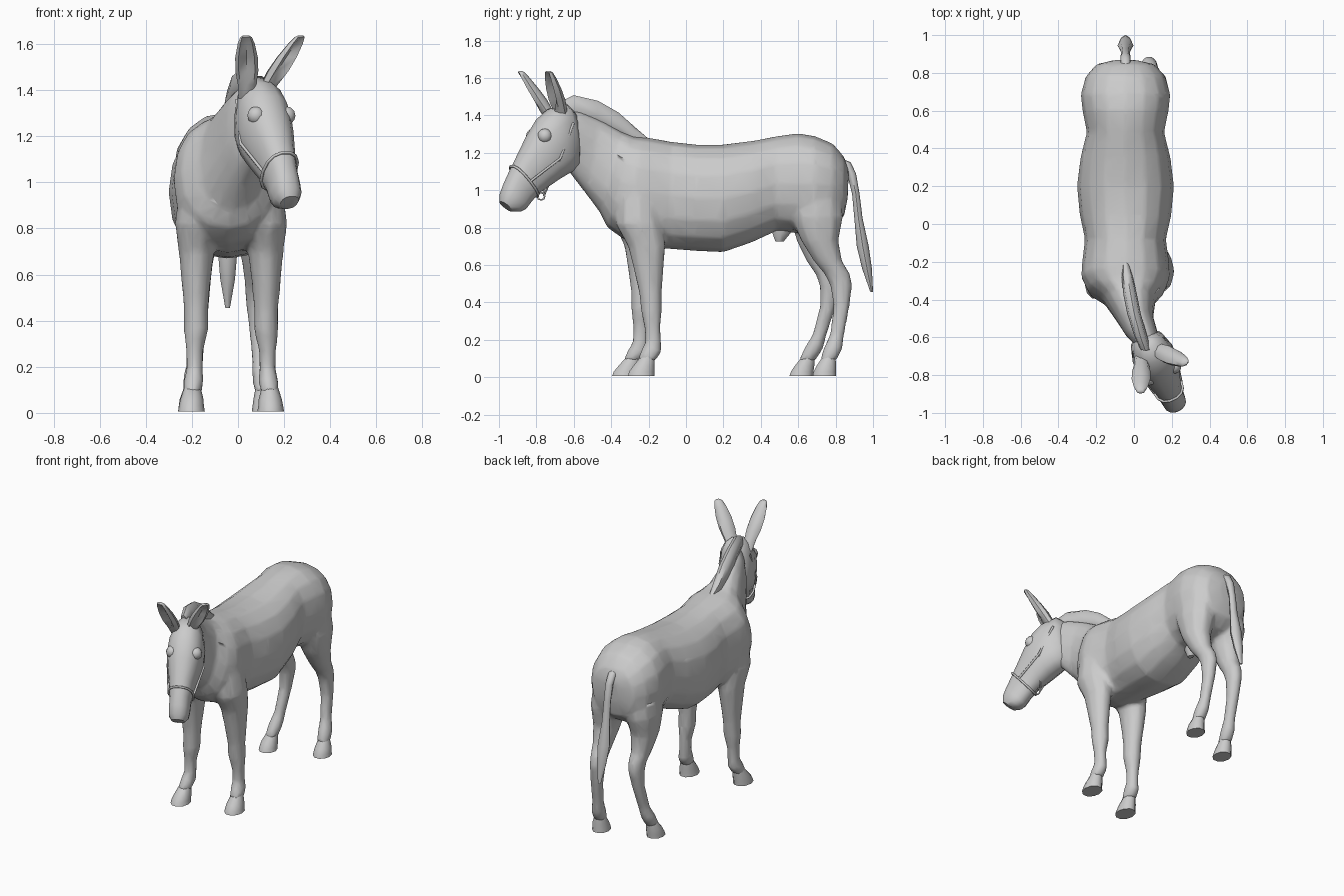
import bpy, bmesh, math
from mathutils import Vector

if "Cube" in bpy.data.objects:
    bpy.data.objects.remove(bpy.data.objects["Cube"])

CX = -0.045                      # body centre line
YAW = math.radians(25)           # head turned to one side


def smooth(ob):
    bpy.ops.object.select_all(action='DESELECT')
    ob.select_set(True)
    bpy.context.view_layer.objects.active = ob
    bpy.ops.object.shade_smooth_by_angle(angle=math.radians(50))


def finish(name, bm):
    bmesh.ops.recalc_face_normals(bm, faces=bm.faces)
    me = bpy.data.meshes.new(name)
    bm.to_mesh(me)
    bm.free()
    ob = bpy.data.objects.new(name, me)
    bpy.context.collection.objects.link(ob)
    smooth(ob)
    return ob


def ring(c, side, up, n=12, p=1.0):
    pts = []
    for i in range(n):
        a = 2 * math.pi * i / n
        co, si = math.cos(a), math.sin(a)
        pts.append(c + side * math.copysign(abs(co) ** p, co)
                   + up * math.copysign(abs(si) ** p, si))
    return pts


def add_loft(bm, rings):
    vs = [[bm.verts.new(p) for p in r] for r in rings]
    n = len(vs[0])
    for a, b in zip(vs, vs[1:]):
        for i in range(n):
            j = (i + 1) % n
            bm.faces.new((a[i], a[j], b[j], b[i]))
    bm.faces.new(vs[0])
    bm.faces.new(vs[-1])


def loft(name, rings):
    bm = bmesh.new()
    add_loft(bm, rings)
    return finish(name, bm)


def profile_ring(xt, yt, zt, xb, yb, zb, w, yaw=0.0, n=16, p=0.88):
    t, b = Vector((xt, yt, zt)), Vector((xb, yb, zb))
    side = Vector((math.cos(yaw), math.sin(yaw), 0)) * w
    return ring((t + b) / 2, side, (t - b) / 2, n, p)


def flat_ring(x, y, z, rx, ry, n=10):
    return ring(Vector((x, y, z)), Vector((rx, 0, 0)), Vector((0, ry, 0)), n)


def strap(name, pts, r, cyclic=False):
    cu = bpy.data.curves.new(name, 'CURVE')
    cu.dimensions = '3D'
    cu.bevel_depth = r
    cu.bevel_resolution = 1
    s = cu.splines.new('POLY')
    s.points.add(len(pts) - 1)
    for q, v in zip(s.points, pts):
        q.co = (*v, 1)
    s.use_cyclic_u = cyclic
    bpy.context.collection.objects.link(bpy.data.objects.new(name, cu))


# torso and neck: x, top y, top z, bottom y, bottom z, half width
torso = [
    (CX, .87, 1.11, .865, .96, .06), (CX, .845, 1.18, .845, .86, .155),
    (CX, .785, 1.25, .78, .80, .21), (CX, .69, 1.29, .68, .77, .238),
    (CX, .60, 1.305, .60, .77, .228), (CX, .49, 1.29, .48, .78, .205),
    (CX, .36, 1.265, .35, .72, .238), (CX, .20, 1.245, .20, .668, .257),
    (CX, .05, 1.245, .05, .675, .243), (CX, -.08, 1.26, -.08, .685, .215),
    (CX, -.19, 1.28, -.21, .695, .23), (CX, -.23, 1.285, -.33, .735, .235),
    (-.04, -.28, 1.29, -.42, .80, .205), (-.025, -.34, 1.315, -.46, .88, .14),
    (.0, -.45, 1.375, -.535, .98, .102), (.04, -.56, 1.42, -.605, 1.07, .088),
    (.075, -.64, 1.43, -.65, 1.13, .068)]

# legs: distance from centre line, y, z, half width, half depth
front = [(.11, -.25, 1.08, .05, .06), (.13, -.26, .97, .095, .115), (.145, -.25, .82, .10, .13),
         (.15, -.21, .70, .078, .103), (.152, -.20, .58, .065, .082),
         (.152, -.19, .45, .053, .062), (.152, -.185, .36, .054, .058),
         (.158, -.18, .27, .038, .044), (.158, -.175, .19, .036, .044),
         (.162, -.185, .14, .044, .058), (.168, -.21, .09, .042, .05)]
front_hoof = [(.168, -.205, .11, .036, .04), (.17, -.225, .06, .05, .06),
              (.172, -.237, .03, .054, .071), (.172, -.24, .007, .058, .074)]
hind = [(.08, .66, 1.14, .06, .08), (.11, .69, 1.0, .11, .14), (.125, .70, .86, .108, .145),
        (.132, .715, .73, .085, .103), (.13, .76, .62, .063, .078),
        (.125, .81, .55, .052, .07), (.125, .83, .49, .047, .06),
        (.13, .832, .38, .039, .044), (.14, .808, .23, .035, .039),
        (.15, .785, .15, .044, .052), (.155, .76, .09, .04, .046)]
hind_hoof = [(.155, .765, .11, .034, .036), (.16, .75, .06, .048, .055),
             (.16, .742, .03, .052, .063), (.16, .74, .007, .055, .066)]


def leg_rings(rows, cx, s, shift):
    return [flat_ring(cx + s * x, y + (shift * max(0, 1 - z / .9) if s < 0 else 0), z, rx, ry)
            for x, y, z, rx, ry in rows]


# torso, neck and legs fused into one skin; hooves kept crisp
bm = bmesh.new()
add_loft(bm, [profile_ring(x, yt, zt, x, yb, zb, w) for x, yt, zt, yb, zb, w in torso])
for label, leg, hoof, cx, shift in (("front_hoof", front, front_hoof, -.03, -.085),
                                    ("hind_hoof", hind, hind_hoof, CX, -.125)):
    for s, name in ((1, "right_"), (-1, "left_")):
        add_loft(bm, leg_rings(leg, cx, s, shift))
        loft(name + label, leg_rings(hoof, cx, s, shift))
body = finish("body_and_legs", bm)
m = body.modifiers.new("fuse", 'REMESH')
m.mode = 'VOXEL'
m.voxel_size = .013
m.use_smooth_shade = True
m = body.modifiers.new("blend", 'SMOOTH')
m.factor, m.iterations = .5, 6
m = body.modifiers.new("simplify", 'DECIMATE')
m.ratio = .12

# upright mane along the crest
mane = [(-.045, -.20, 1.275, -.20, 1.24, .015), (-.035, -.27, 1.335, -.30, 1.25, .03),
        (-.02, -.36, 1.415, -.39, 1.30, .036), (.0, -.47, 1.478, -.48, 1.34, .036),
        (.035, -.60, 1.508, -.58, 1.37, .034), (.06, -.67, 1.475, -.65, 1.38, .028)]
loft("mane", [profile_ring(x, yt, zt, x, yb, zb, w, n=8)
              for x, yt, zt, yb, zb, w in mane])


# head: top y, top z, bottom y, bottom z, half width
def head_x(y):
    return .072 - .455 * (y + .63)


def head_ring(yt, zt, yb, zb, w, n=14):
    return profile_ring(head_x(yt), yt, zt, head_x(yb), yb, zb, w, YAW, n, .85)


head = [(-.60, 1.42, -.575, 1.19, .055), (-.65, 1.465, -.59, 1.11, .092),
        (-.73, 1.435, -.64, 1.085, .114), (-.79, 1.38, -.69, 1.055, .115),
        (-.845, 1.29, -.74, 1.02, .10), (-.90, 1.18, -.79, .985, .079),
        (-.945, 1.09, -.83, .94, .066), (-.972, 1.03, -.86, .90, .066),
        (-.99, .98, -.89, .885, .062), (-.992, .94, -.93, .885, .042)]
loft("head", [head_ring(*h) for h in head])

# brows and eyes, sunk in both sides of the turned head
side = Vector((math.cos(YAW), math.sin(YAW), 0))
for s, label in ((1, "right"), (-1, "left")):
    bm = bmesh.new()
    bmesh.ops.create_uvsphere(bm, u_segments=10, v_segments=6, radius=.04)
    bmesh.ops.translate(bm, verts=bm.verts, vec=Vector((.145, -.785, 1.29)) + side * s * .073)
    finish(label + "_eye", bm)

# halter: noseband, cheek straps and chin ring
nose = head_ring(-.93, 1.13, -.80, .965, .078)
strap("noseband", nose, .007, True)
for s, label in ((1, "right"), (-1, "left")):
    low = nose[0] if s > 0 else nose[7]
    mid = Vector((head_x(-.72), -.72, 1.17)) + side * s * .113
    top = Vector((head_x(-.64), -.64, 1.36)) + side * s * .09
    strap(label + "_cheek_strap", [low, mid, top], .007)
    strap(label + "_jaw_strap", [mid, Vector((head_x(-.76), -.76, .97))], .005)
strap("chin_ring", [Vector((head_x(-.775), -.775 + .02 * math.cos(a), .968 + .02 * math.sin(a)))
                    for a in (i * math.pi / 4 for i in range(8))], .005, True)


# ears: cupped loft from base to a blunt tip
def ear(name, base, tip, out):
    rings = []
    for t, w, d in ((-.15, .038, .035), (.1, .04, .036), (.35, .05, .042),
                    (.6, .049, .036), (.85, .037, .026), (.97, .025, .018), (1, .014, .01)):
        c = Vector(base).lerp(Vector(tip), t)
        sv = Vector((math.cos(out), math.sin(out), 0))
        fv = Vector((-sv.y, sv.x, 0))
        r = ring(c, sv * w, fv * d, 8)
        if .2 < t < .9:
            r[6] = c + fv * d * .1
        rings.append(r)
    loft(name, rings)


ear("left_ear", (.04, -.73, 1.40), (.035, -.885, 1.637), 0)
ear("right_ear", (.12, -.665, 1.40), (.272, -.735, 1.637), math.radians(35))

# tail with tuft
tail = [(.80, 1.175, .015, .02), (.85, 1.15, .026, .03), (.885, 1.09, .026, .024),
        (.908, .98, .024, .02), (.922, .85, .027, .022), (.945, .70, .042, .032),
        (.968, .58, .032, .026), (.993, .455, .01, .007)]
loft("tail", [flat_ring(CX, y, z, rx, ry, 8) for y, z, rx, ry in tail])

# sheath under the belly
loft("sheath", [flat_ring(CX, y, z, r, r * 1.2, 8)
                for y, z, r in ((.52, .83, .05), (.51, .77, .04), (.50, .725, .018))])
